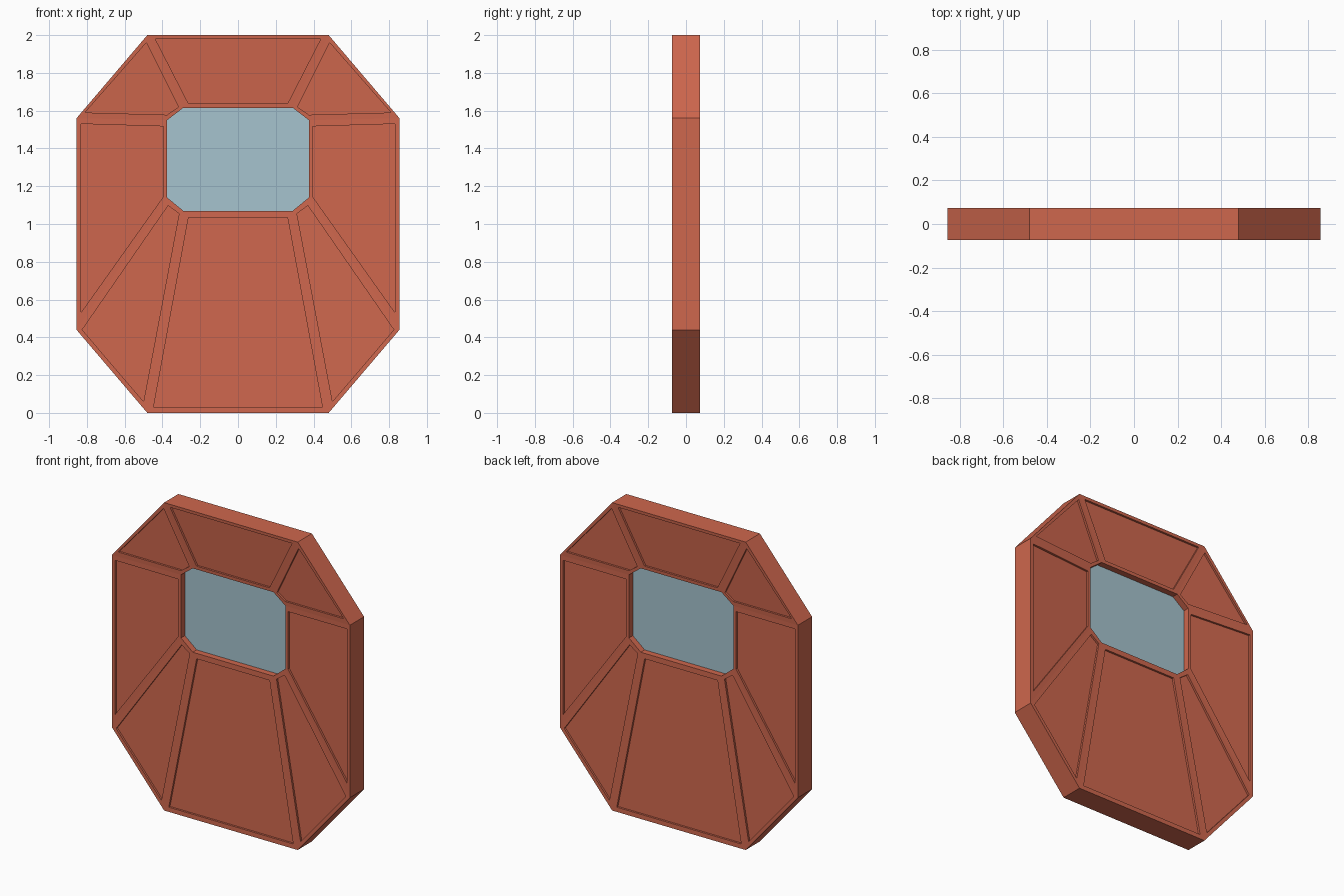
import bpy, bmesh
from mathutils import Vector
from mathutils.geometry import normal

if "Cube" in bpy.data.objects:
    bpy.data.objects.remove(bpy.data.objects["Cube"])

Y_OUT, Y_RIM, Y_GLASS = 0.073, 0.05, 0.01   # half thickness at edge, window rim, glass
RECESS = 0.013

def material(name, rgb):
    m = bpy.data.materials.new(name)
    m.diffuse_color = (*rgb, 1)
    m.use_nodes = True
    m.node_tree.nodes["Principled BSDF"].inputs["Base Color"].default_value = m.diffuse_color
    return m

def finish(name, bm, mat):
    bmesh.ops.remove_doubles(bm, verts=bm.verts, dist=1e-5)
    bmesh.ops.recalc_face_normals(bm, faces=bm.faces)
    me = bpy.data.meshes.new(name)
    bm.to_mesh(me)
    bm.free()
    me.materials.append(mat)
    ob = bpy.data.objects.new(name, me)
    bpy.context.collection.objects.link(ob)

def face(bm, pts):
    bm.faces.new([bm.verts.new(p) for p in pts])

def ring(right_half):
    # right side from bottom to top, then mirrored back down
    return right_half + [(-x, z) for x, z in reversed(right_half)]

outer = ring([(.48, 0), (.855, .44), (.855, 1.56), (.48, 2)])
inner = ring([(.29, 1.07), (.375, 1.14), (.375, 1.55), (.29, 1.615)])

# recessed panels: two outer corners, then two inner corners
lower = [(.50, .06), (.825, .44), (.37, 1.097), (.312, 1.055)]
side = [(.832, .53), (.832, 1.53), (.395, 1.517), (.395, 1.145)]
upper = [(.81, 1.59), (.485, 1.96), (.315, 1.62), (.375, 1.578)]
top = [(.438, 1.98), (-.438, 1.98), (-.262, 1.637), (.262, 1.637)]
bottom = [(-.447, .03), (.447, .03), (.262, 1.035), (-.262, 1.035)]
def flip(p):
    return [(-p[i][0], p[i][1]) for i in (1, 0, 3, 2)]
panels = [lower, side, upper, top, flip(upper), flip(side), flip(lower), bottom]

# door body: dished faces front and back, with recessed panels
bm = bmesh.new()
for i, panel in enumerate(panels):
    j = (i + 1) % 8
    o, n = (outer[i], outer[j]), (inner[j], inner[i])
    for s in (-1, 1):
        frame = [Vector((x, s * Y_OUT, z)) for x, z in o] + \
                [Vector((x, s * Y_RIM, z)) for x, z in n]
        nor = normal(frame[0], frame[1], (frame[2] + frame[3]) / 2)
        def on_plane(x, z):
            a = frame[0]
            return Vector((x, a.y - (nor.x * (x - a.x) + nor.z * (z - a.z)) / nor.y, z))
        lip = [on_plane(x, z) for x, z in panel]
        floor = [p - Vector((0, s * RECESS, 0)) for p in lip]
        for k in range(4):
            m = (k + 1) % 4
            face(bm, (frame[k], frame[m], lip[m], lip[k]))
            face(bm, (lip[k], lip[m], floor[m], floor[k]))
        face(bm, floor)
    # outer edge and window reveal
    for (a, b), y in ((o, Y_OUT), (n, Y_RIM)):
        face(bm, [(a[0], -y, a[1]), (b[0], -y, b[1]), (b[0], y, b[1]), (a[0], y, a[1])])
finish("door_body", bm, material("door_red", (.62, .135, .075)))

# window glass
bm = bmesh.new()
y = Y_GLASS
for s in (-1, 1):
    face(bm, [(x, s * y, z) for x, z in inner])
for a, b in zip(inner, inner[1:] + inner[:1]):
    face(bm, [(a[0], -y, a[1]), (b[0], -y, b[1]), (b[0], y, b[1]), (a[0], y, a[1])])
finish("window_glass", bm, material("glass_blue", (.38, .55, .62)))
